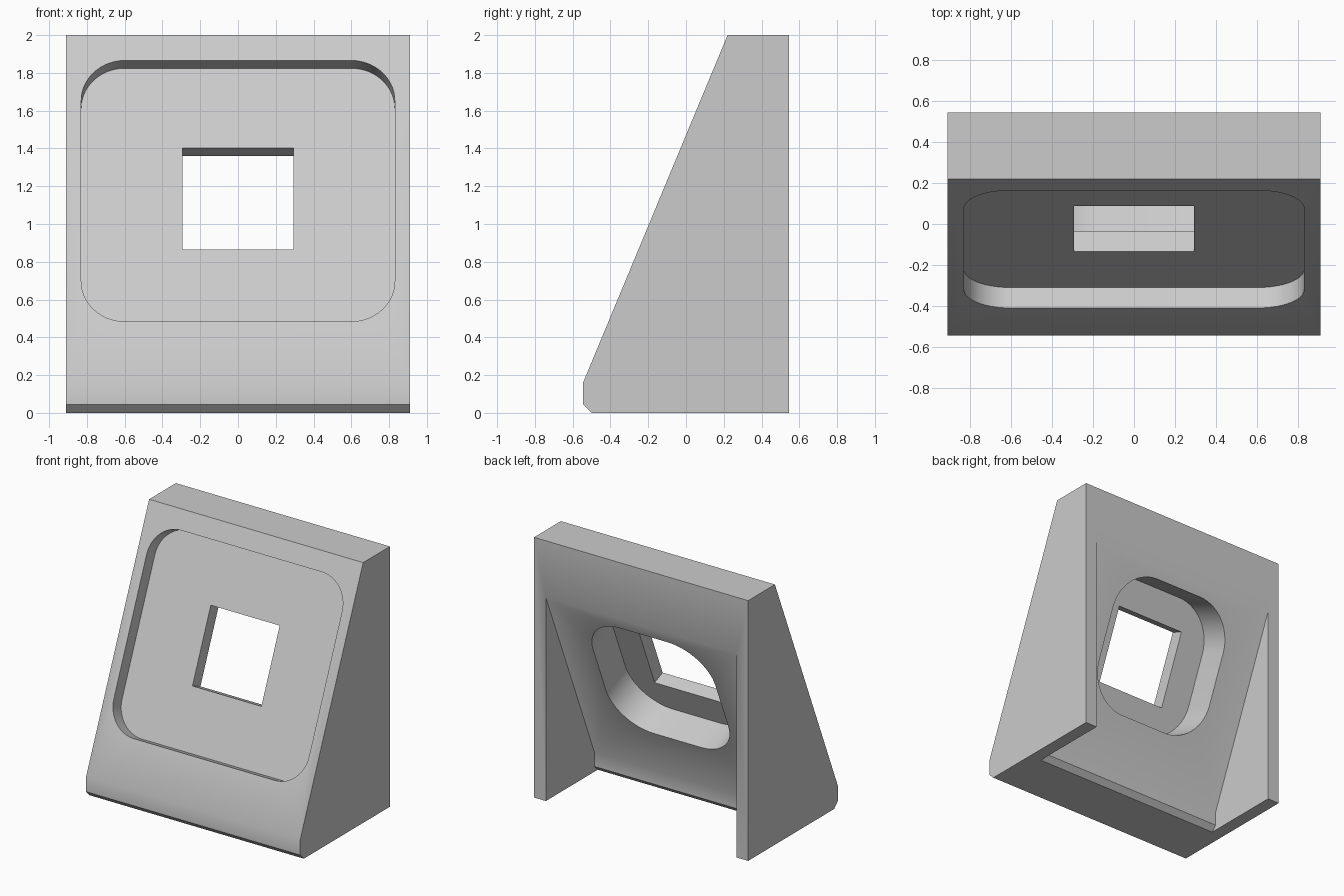
import bpy, bmesh, math
from mathutils import Matrix, Vector

cube = bpy.data.objects.get("Cube")
if cube:
    bpy.data.objects.remove(cube, do_unlink=True)

grey = bpy.data.materials.new("plain_grey")
grey.use_nodes = True
COLOUR = (0.6, 0.6, 0.6, 1)
grey.diffuse_color = COLOUR
grey.node_tree.nodes["Principled BSDF"].inputs["Base Color"].default_value = COLOUR


def prism(name, outline, low, high, matrix):
    """Extrude a flat outline from low to high along local z, then place it."""
    bm = bmesh.new()
    face = bm.faces.new([bm.verts.new((a, b, low)) for a, b in outline])
    ext = bmesh.ops.extrude_face_region(bm, geom=[face])["geom"]
    top = [v for v in ext if isinstance(v, bmesh.types.BMVert)]
    bmesh.ops.translate(bm, verts=top, vec=(0, 0, high - low))
    bmesh.ops.transform(bm, matrix=matrix, verts=bm.verts)
    bmesh.ops.recalc_face_normals(bm, faces=bm.faces)
    mesh = bpy.data.meshes.new(name)
    bm.to_mesh(mesh)
    bm.free()
    mesh.materials.append(grey)
    obj = bpy.data.objects.new(name, mesh)
    bpy.context.collection.objects.link(obj)
    return obj


def rounded_rect(w, h, r, steps=14):
    """Outline with half sizes w and h and corner radius r."""
    pts = []
    for quarter, (sx, sy) in enumerate([(1, 1), (-1, 1), (-1, -1), (1, -1)]):
        for i in range(steps + 1):
            t = (quarter + i / steps) * math.pi / 2
            pts.append((sx * (w - r) + r * math.cos(t), sy * (h - r) + r * math.sin(t)))
    return pts


def frame(x, y, z, origin=(0, 0, 0)):
    return Matrix.Translation(origin) @ Matrix((x, y, z)).transposed().to_4x4()


# Side profiles lie in y-z and run along x
side = frame((0, 1, 0), (0, 0, 1), (1, 0, 0))
body = prism("sloped_bracket", [(-0.5, 0), (0.545, 0), (0.545, 2), (0.22, 2),
                                (-0.545, 0.16), (-0.545, 0.045)], -0.91, 0.91, side)

# Frame on the sloped front: x across, y up the slope, z outward
up = Vector((0, 0.765, 1.84)).normalized()
across = Vector((1, 0, 0))
slope = frame(across, up, across.cross(up), (0, -0.123, 1.175))

cutters = [
    # Open space behind the sloped plate, between the side walls
    prism("rear_cavity", [(-0.125, -0.04), (0.645, -0.04), (0.645, 1.805),
                          (-0.045, 0.15), (-0.045, 0.04)], -0.81, 0.81, side),
    # Shallow front recess, rear pocket and square through hole
    prism("front_recess", rounded_rect(0.83, 0.748, 0.23), -0.108, 0.2, slope),
    prism("rear_pocket", rounded_rect(0.52, 0.52, 0.32), -0.7, -0.213, slope),
    prism("square_hole", [(-0.293, -0.29), (0.293, -0.29), (0.293, 0.29),
                          (-0.293, 0.29)], -0.3, -0.05, slope),
]

bpy.context.view_layer.objects.active = body
for cutter in cutters:
    cutter.hide_render = True
    mod = body.modifiers.new(cutter.name, "BOOLEAN")
    mod.operation = "DIFFERENCE"
    mod.solver = "EXACT"
    mod.object = cutter
    bpy.ops.object.modifier_apply(modifier=mod.name)
    bpy.data.objects.remove(cutter, do_unlink=True)

# Smooth the rounded corners, keep hard edges
bpy.ops.object.select_all(action="DESELECT")
body.select_set(True)
bpy.ops.object.shade_smooth_by_angle(angle=math.radians(30))
